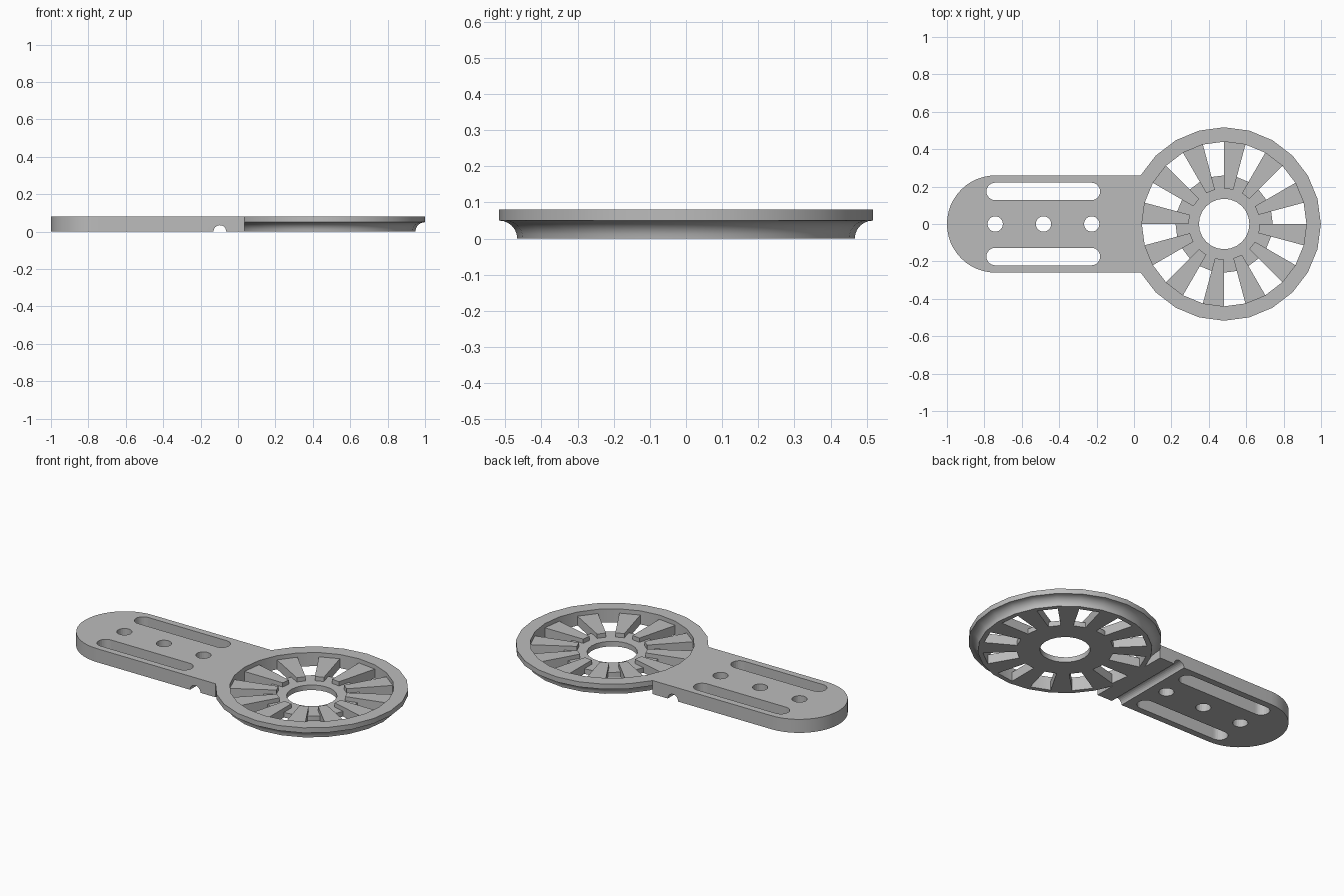
import bpy, bmesh
from math import sin, cos, pi, radians
from mathutils import Vector

cube = bpy.data.objects.get("Cube")
if cube:
    bpy.data.objects.remove(cube, do_unlink=True)

GREY = (0.5, 0.5, 0.5, 1)
mat = bpy.data.materials.new("plain_grey")
mat.use_nodes = True
mat.diffuse_color = GREY
mat.node_tree.nodes["Principled BSDF"].inputs["Base Color"].default_value = GREY

THICK = 0.08          # plate and rim thickness
CENTRE = 0.482        # x of the wheel
OUTER, INNER = 0.517, 0.44
HALF = 0.26           # half width of the arm
SIDES = 24


def finish(bm, name, smooth=True):
    bmesh.ops.recalc_face_normals(bm, faces=bm.faces)
    mesh = bpy.data.meshes.new(name)
    bm.to_mesh(mesh)
    bm.free()
    mesh.materials.append(mat)
    ob = bpy.data.objects.new(name, mesh)
    bpy.context.collection.objects.link(ob)
    if smooth:
        bpy.ops.object.select_all(action='DESELECT')
        ob.select_set(True)
        bpy.context.view_layer.objects.active = ob
        bpy.ops.object.shade_smooth_by_angle(angle=radians(30))
    return ob


def prism(bm, outline, z0, z1):
    face = bm.faces.new([bm.verts.new((x, y, z0)) for x, y in outline])
    made = bmesh.ops.extrude_face_region(bm, geom=[face])["geom"]
    top = [v for v in made if isinstance(v, bmesh.types.BMVert)]
    bmesh.ops.translate(bm, verts=top, vec=(0, 0, z1 - z0))


def arc(cx, cy, r, a0, a1, n):
    angles = [radians(a0 + (a1 - a0) * i / n) for i in range(n + 1)]
    return [(cx + r * cos(a), cy + r * sin(a)) for a in angles]


def lathe(name, profile):
    # closed radius/height profile turned around the wheel axis
    bm = bmesh.new()
    rings = []
    for i in range(SIDES):
        a = 2 * pi * i / SIDES
        rings.append([bm.verts.new((CENTRE + r * cos(a), r * sin(a), z))
                      for r, z in profile])
    n = len(profile)
    for i in range(SIDES):
        a, b = rings[i], rings[(i + 1) % SIDES]
        for j in range(n):
            k = (j + 1) % n
            bm.faces.new((a[j], b[j], b[k], a[k]))
    return finish(bm, name)


# Wheel rim with a hollow cove under its lip
cove = arc(OUTER, 0, 0.05, 180, 90, 6)
lathe("wheel_rim", [(INNER, 0)] + cove + [(OUTER, THICK), (INNER, THICK)])

# Low hub ring
lathe("wheel_hub", [(0.135, 0), (0.26, 0), (0.26, 0.03), (0.135, 0.03)])

# Tapered spokes, raised above the hub
bm = bmesh.new()
for i in range(12):
    a = 30 * i
    prism(bm, arc(CENTRE, 0, 0.19, a - 15, a, 1) + arc(CENTRE, 0, INNER, a, a - 15, 1),
          0, 0.055)
finish(bm, "wheel_spokes", smooth=False)

# Arm plate with a rounded end
bm = bmesh.new()
prism(bm, arc(HALF - 1, 0, HALF, 90, 270, 24) + [(0.036, -HALF), (0.036, HALF)], 0, THICK)
arm = finish(bm, "arm_plate")

# Cutters: two long slots, three round holes, one groove across the underside
bm = bmesh.new()
for y in (-0.174, 0.174):
    prism(bm, arc(-0.742, y, 0.047, 90, 270, 12) + arc(-0.228, y, 0.047, -90, 90, 12),
          -0.1, 0.2)
for x in (-0.742, -0.484, -0.226):
    prism(bm, arc(x, 0, 0.041, 0, 345, 23), -0.1, 0.2)
first = len(bm.verts)
prism(bm, arc(-0.097, 0, 0.034, 0, 345, 23), -0.4, 0.4)
bm.verts.ensure_lookup_table()
for v in bm.verts[first:]:
    v.co = Vector((v.co.x, v.co.z, v.co.y))
cutter = finish(bm, "arm_cutter", smooth=False)
cutter.hide_render = True
cutter.hide_viewport = True

cut = arm.modifiers.new("cutouts", 'BOOLEAN')
cut.operation = 'DIFFERENCE'
cut.solver = 'EXACT'
cut.object = cutter
# keep the shading sharp at the cut edges
edges = arm.modifiers.new("sharp_cuts", 'EDGE_SPLIT')
edges.split_angle = radians(30)
